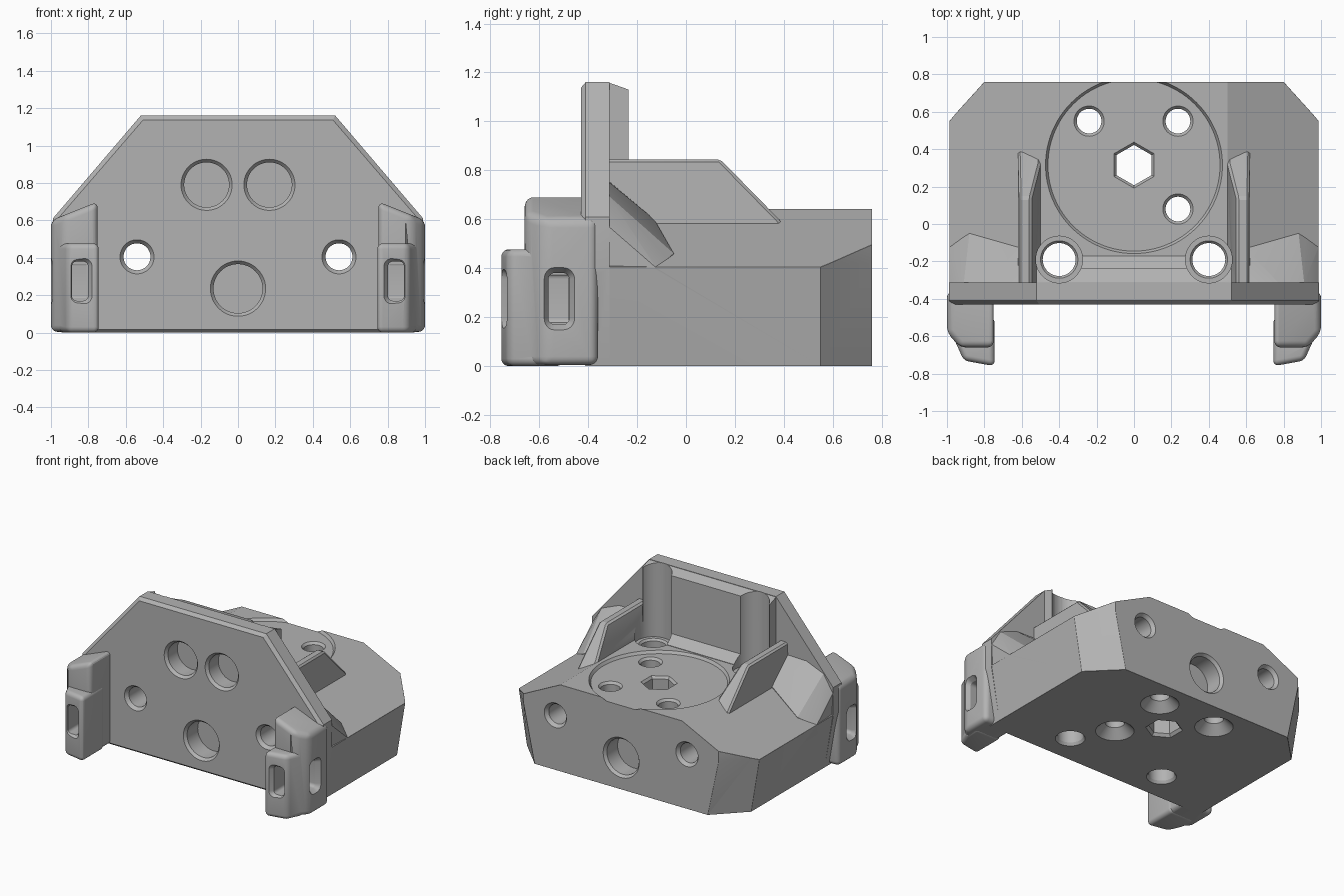
import bpy, bmesh, math

cube = bpy.data.objects.get("Cube")
if cube:
    bpy.data.objects.remove(cube, do_unlink=True)

grey = bpy.data.materials.new("plain grey")
grey.use_nodes = True
grey.diffuse_color = (0.45, 0.45, 0.45, 1)
grey.node_tree.nodes["Principled BSDF"].inputs["Base Color"].default_value = (0.45, 0.45, 0.45, 1)


def make(name, bm):
    bmesh.ops.recalc_face_normals(bm, faces=bm.faces)
    mesh = bpy.data.meshes.new(name)
    bm.to_mesh(mesh)
    bm.free()
    mesh.materials.append(grey)
    ob = bpy.data.objects.new(name, mesh)
    bpy.context.collection.objects.link(ob)
    return ob


def place(axis, a, b, t):
    return {"x": (t, a, b), "y": (a, t, b), "z": (a, b, t)}[axis]


def loft(name, axis, rings):
    """Solid through matching rings, each given as (points, position on axis)."""
    bm = bmesh.new()
    loops = [[bm.verts.new(place(axis, a, b, t)) for a, b in pts] for pts, t in rings]
    n = len(loops[0])
    for low, high in zip(loops, loops[1:]):
        for i in range(n):
            j = (i + 1) % n
            bm.faces.new((low[i], low[j], high[j], high[i]))
    bm.faces.new(loops[0])
    bm.faces.new(loops[-1])
    return make(name, bm)


def prism(name, axis, pts, lo, hi):
    return loft(name, axis, [(pts, lo), (pts, hi)])


def hull(name, pts):
    bm = bmesh.new()
    for p in pts:
        bm.verts.new(p)
    bmesh.ops.convex_hull(bm, input=bm.verts)
    bmesh.ops.dissolve_limit(bm, angle_limit=0.03, verts=bm.verts, edges=bm.edges)
    return make(name, bm)


def round_drill(axis, a, b, profile, sides=48):
    """Turned cutter; profile holds (radius, position on axis)."""
    turn = [2 * math.pi * i / sides for i in range(sides)]
    return loft("drill", axis, [([(a + r * math.sin(v), b + r * math.cos(v)) for v in turn], t)
                                for r, t in profile])


def slot(axis, a, b, wide, tall, stops):
    """Rounded rectangular cutter; stops hold (growth, position on axis)."""
    rings = []
    r = 0.025
    for grow, t in stops:
        pts = []
        for k, (sx, sy) in enumerate([(1, 1), (-1, 1), (-1, -1), (1, -1)]):
            for i in range(7):
                v = math.pi / 2 * (k + i / 6)
                pts.append((a + sx * (wide / 2 - r) + (r + grow) * math.cos(v),
                            b + sy * (tall / 2 - r) + (r + grow) * math.sin(v)))
        rings.append((pts, t))
    return loft("slot", axis, rings)


def apply_mods(ob):
    deps = bpy.context.evaluated_depsgraph_get()
    mesh = bpy.data.meshes.new_from_object(ob.evaluated_get(deps))
    ob.modifiers.clear()
    ob.data = mesh


def combine(ob, other, how):
    mod = ob.modifiers.new("combine", "BOOLEAN")
    mod.operation, mod.solver, mod.object = how, "EXACT", other
    apply_mods(ob)
    bpy.data.objects.remove(other, do_unlink=True)
    return ob


def bevel(ob, width, segments=1):
    mod = ob.modifiers.new("bevel", "BEVEL")
    mod.width, mod.segments = width, segments
    mod.limit_method, mod.angle_limit = "ANGLE", math.radians(30)
    apply_mods(ob)
    return ob


def mirrored(pts, s):
    return [(s * p[0],) + tuple(p[1:]) for p in pts]


def footprint(side, corner):
    half = [(side, -.36), (side, .55), (corner, .76)]
    return half + mirrored(half[::-1], -1)


# Main block: sloping shoulders, sides leaning in towards the base, clipped rear corners
body = prism("base_block", "y", [(-1.1, 0), (1.1, 0), (1.1, .35), (.5, .642), (-.5, .642), (-1.1, .35)], -1, 1)
plan = loft("plan", "z", [(footprint(.92, .71), -.001), (footprint(.99, .8), .42), (footprint(.99, .8), 1)])
bevel(combine(body, plan, "INTERSECT"), .018)

# Upright front plate with a chamfered front rim
half = [(.92, 0), (.99, .4), (.99, .61), (.52, 1.16)]
outline = half + mirrored(half[::-1], -1)
rim = [(x * .975, .5 + (z - .5) * .965) for x, z in outline]
combine(body, loft("plate", "y", [(rim, -.43), (outline, -.41), (outline, -.312)]), "UNION")

# Thick rear rib of the plate, with a sloped top and a foot chamfer
combine(body, prism("rib", "x", [(-.35, .5), (-.17, .5), (-.17, .645), (-.235, .7), (-.235, 1.13),
                                 (-.311, 1.157), (-.35, 1.157)], -.522, .522), "UNION")

for s in (1, -1):
    # Upright fin
    fin = prism("fin", "x", [(-.35, .45), (.48, .45), (.38, .6), (.14, .845), (-.35, .845)], s * .4, s * .7)
    section = [(.5, .4), (.5, .65), (.55, .85), (.615, .85), (.625, .4)]
    combine(fin, prism("section", "y", mirrored(section, s), -.6, .6), "INTERSECT")
    combine(body, bevel(fin, .012), "UNION")
    # Sloped gusset between plate and shoulder
    gusset = [(.6, -.32, .76), (.77, -.313, .75), (.91, -.315, .695), (.88, -.05, .46), (.6, -.13, .6),
              (.987, -.12, .4), (.987, -.35, .6), (.6, -.35, .76), (.6, -.13, .37), (.88, -.05, .37),
              (.975, -.12, .37), (.975, -.35, .37), (.6, -.35, .37)]
    combine(body, hull("gusset", mirrored(gusset, s)), "UNION")
    # Corner post with a lower nose
    post = []
    for x, y in ((.75, -.36), (1, -.36), (1, -.58), (.93, -.66), (.75, -.66)):
        post += [(x, y, .004), (x, y, 1 - .4 * x)]
    combine(body, bevel(hull("post", mirrored(post, s)), .035, 5), "UNION")
    nose = prism("nose", "z", mirrored([(.745, -.5), (.965, -.5), (.955, -.63), (.91, -.73),
                                        (.745, -.76)], s), 0, .477)
    combine(body, bevel(nose, .03, 5), "UNION")
    # Strap tunnel turning from the nose to the side
    for cutter in (slot("y", s * .845, .275, .085, .21, [(.05, -.79), (.0, -.725), (.0, -.48)]),
                   slot("x", -.52, .275, .085, .21, [(.0, s * .81), (.0, s * .965), (.035, s * 1.02)])):
        combine(body, cutter, "DIFFERENCE")
    # Tool channel in the rib and its bolt hole
    combine(body, round_drill("z", s * .4, -.19, [(.107, -.01), (.088, .02), (.088, .59), (.1, .605),
                                                  (.125, .605), (.125, 1.3)]), "DIFFERENCE")
    # Lengthwise bolt hole
    combine(body, round_drill("y", s * .54, .405, [(.095, -.435), (.072, -.405), (.072, .735), (.095, .765)]),
            "DIFFERENCE")
    # Upper blind pocket
    combine(body, round_drill("y", s * .168, .79, [(.141, -.435), (.12, -.41), (.12, -.3)]),
            "DIFFERENCE")

# Large blind pockets, front and rear
for end, d in ((-.435, 1), (.765, -1)):
    combine(body, round_drill("y", 0, .235, [(.152, end), (.131, end + d * .025), (.131, end + d * .15)]),
            "DIFFERENCE")

# Shallow round seat
combine(body, round_drill("z", 0, .315, [(.46, .622), (.475, .645), (.475, .66)], 96), "DIFFERENCE")

# Seat bolt holes and hexagonal centre hole
for x, y in ((-.24, .55), (.235, .55), (.235, .08)):
    combine(body, round_drill("z", x, y, [(.14, -.01), (.066, .064), (.066, .605), (.088, .63)]), "DIFFERENCE")
combine(body, round_drill("z", 0, .315, [(.135, -.01), (.108, .02), (.108, .605), (.13, .63)], 6),
        "DIFFERENCE")

# Finish
body.name = "mounting_block"
body.data.materials.clear()
body.data.materials.append(grey)
for face in body.data.polygons:
    face.material_index = 0
bpy.context.view_layer.objects.active = body
body.select_set(True)
bpy.ops.object.shade_smooth_by_angle(angle=math.radians(20))
